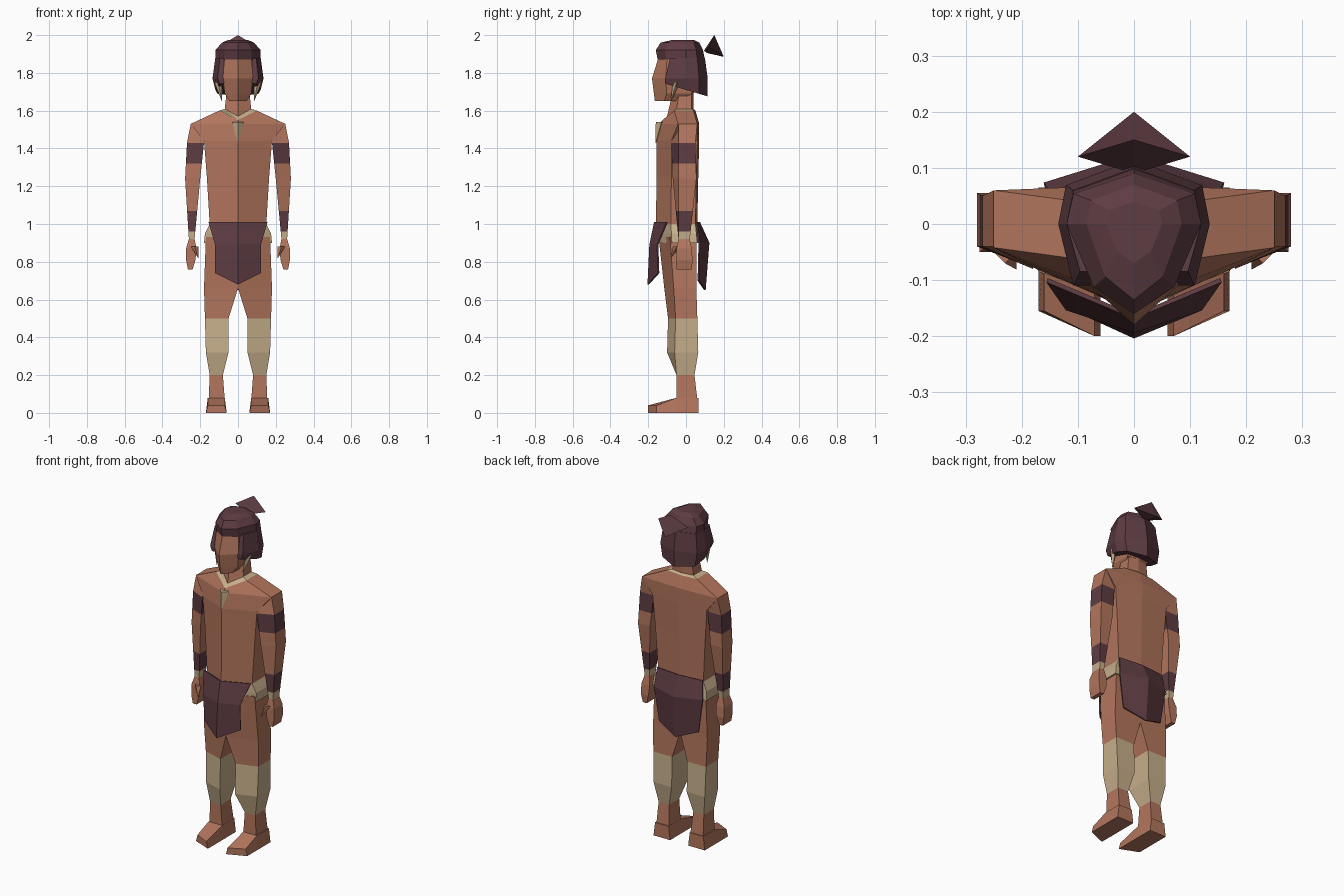
import bpy, bmesh
from mathutils import Vector

default_cube = bpy.data.objects.get("Cube")
if default_cube:
    bpy.data.objects.remove(default_cube)


def material(name, red, green, blue):
    colour = (red, green, blue, 1)
    made = bpy.data.materials.new(name)
    made.use_nodes = True
    made.diffuse_color = colour
    made.node_tree.nodes["Principled BSDF"].inputs["Base Color"].default_value = colour
    return made


SKIN, PLUM, HIDE = range(3)
MATERIALS = [
    material("brown_skin", red=.45, green=.18, blue=.11),
    material("dark_plum", red=.11, green=.045, blue=.055),
    material("pale_hide", red=.57, green=.43, blue=.26),
]


def loft(name, rings, colour, closed=True, bands=()):
    """Skin a stack of rings, then cut and colour bands given as (low, high, colour)."""
    bm = bmesh.new()
    rows = [[bm.verts.new(point) for point in ring] for ring in rings]
    for upper, lower in zip(rows, rows[1:]):
        edges = list(zip(upper, lower))
        following = edges[1:] + edges[:1] if closed else edges[1:]
        for (a, b), (c, d) in zip(edges, following):
            bm.faces.new((a, c, d, b))
    if closed:
        bm.faces.new(rows[0])
        bm.faces.new(rows[-1])
    bmesh.ops.recalc_face_normals(bm, faces=bm.faces)
    for face in bm.faces:
        face.material_index = colour
    for low, high, band_colour in bands:
        for height in (low, high):
            everything = bm.verts[:] + bm.edges[:] + bm.faces[:]
            bmesh.ops.bisect_plane(bm, geom=everything, dist=.001,
                                   plane_co=(0, 0, height), plane_no=(0, 0, 1))
        for face in bm.faces:
            if low < face.calc_center_median().z < high:
                face.material_index = band_colour
    mesh = bpy.data.meshes.new(name)
    bm.to_mesh(mesh)
    bm.free()
    for entry in MATERIALS:
        mesh.materials.append(entry)
    obj = bpy.data.objects.new(name, mesh)
    bpy.context.collection.objects.link(obj)
    return obj


def both(half):
    """Complete a half ring, running from front to back, across the middle."""
    return half + [(-x, y, z) for x, y, z in reversed(half) if x > 0]


def body(z, width, front, back, crease=.5, drop=0):
    """Six-sided section, creased down the front and back."""
    return both([(0, front, z - drop), (width, front * crease, z),
                 (width, back, z), (0, back + .01, z)])


def limb(side, z, inner, outer, front, back, skew=0):
    """Four-sided section whose inner front edge is pushed forward by skew."""
    return [(side * inner, front - skew, z), (side * outer, front, z),
            (side * outer, back, z), (side * inner, back, z)]


def hair(z, width, front, back, corner=.6, pull=.7, slope=0):
    """Eight-sided section; slope lowers it towards the back."""
    half = [(0, front), (width * corner, front * pull), (width, 0),
            (width * .9, back * .6), (0, back)]
    return both([(x, y, z - slope * y) for x, y in half])


def spike(name, base, tip, radius, colour):
    """Four-sided spike from a level diamond to a point."""
    base, tip = Vector(base), Vector(tip)
    across, along = Vector((radius, 0, 0)), Vector((0, radius, 0))
    ring = [base + across, base + along, base - across, base - along]
    end = [tip + (corner - base) * .05 for corner in ring]
    loft(name, [ring, end], colour)


def flap(name, rows, tip):
    """Cloth folded down the middle; the last row's fold hangs lower by tip."""
    rings = []
    for z, width, edge, fold in rows:
        hang = tip if z == rows[-1][0] else 0
        rings.append([(width, edge, z), (0, fold, z - hang), (-width, edge, z)])
    cloth = loft(name, rings, PLUM, closed=False).modifiers.new("cloth", "SOLIDIFY")
    cloth.thickness = .008
    cloth.offset = 0


# Torso, neck and necklace
collar = body(z=1.61, width=.07, front=-.1, back=.03, drop=.04)
necklace_edge = body(z=1.6, width=.1, front=-.125, back=.04, drop=.05)
waist = body(z=1, width=.15, front=-.16, back=.05)
loft("neck", [body(z=1.7, width=.06, front=-.07, back=.03), collar], SKIN)
loft("necklace", [collar, necklace_edge], HIDE)
loft("torso", [
    necklace_edge,
    body(z=1.53, width=.25, front=-.14, back=.06, crease=.3),
    body(z=1.44, width=.18, front=-.155, back=.06),
    body(z=1.25, width=.165, front=-.155, back=.055),
    waist], SKIN)
spike("pendant", base=(0, -.13, 1.54), tip=(0, -.16, 1.43), radius=.03, colour=HIDE)

# Hip wrap and loincloth
loft("hip_wrap", [
    waist,
    body(z=.95, width=.175, front=-.155, back=.055),
    body(z=.9, width=.18, front=-.15, back=.06)], HIDE)
flap("front_flap", [(1.01, .155, -.1, -.165), (.89, .12, -.15, -.19),
                    (.74, .12, -.145, -.2)], tip=.06)
flap("back_flap", [(1.01, .15, .055, .07), (.9, .16, .07, .12),
                   (.7, .13, .065, .1)], tip=.05)

for name, side in (("left", 1), ("right", -1)):
    # Arm with two bands and a cuff
    loft(name + "_arm", [
        limb(side, z=1.53, inner=.2, outer=.25, front=-.04, back=.06),
        limb(side, z=1.43, inner=.18, outer=.27, front=-.04, back=.05, skew=.04),
        limb(side, z=1.24, inner=.2, outer=.28, front=-.04, back=.055, skew=.03),
        limb(side, z=.92, inner=.23, outer=.26, front=-.04, back=.02)],
        SKIN, bands=[(1.32, 1.43, PLUM), (.96, 1.07, PLUM), (.92, .96, HIDE)])

    # Hand and thumb
    loft(name + "_hand", [
        limb(side, z=.92, inner=.23, outer=.26, front=-.04, back=.02),
        limb(side, z=.87, inner=.22, outer=.275, front=-.05, back=.03),
        limb(side, z=.81, inner=.225, outer=.275, front=-.05, back=.035),
        limb(side, z=.76, inner=.24, outer=.265, front=-.05, back=.03)], SKIN)
    spike(name + "_thumb", base=(side * .23, -.05, .88),
          tip=(side * .21, -.08, .82), radius=.02, colour=SKIN)

    # Leg with a hide wrap
    loft(name + "_leg", [
        limb(side, z=.93, inner=0, outer=.17, front=-.085, back=.055, skew=.06),
        limb(side, z=.66, inner=0, outer=.18, front=-.065, back=.055, skew=.05),
        limb(side, z=.5, inner=.05, outer=.175, front=-.055, back=.06, skew=.04),
        limb(side, z=.32, inner=.05, outer=.17, front=-.06, back=.065, skew=.04),
        limb(side, z=.2, inner=.08, outer=.15, front=-.05, back=.045),
        limb(side, z=.07, inner=.07, outer=.155, front=-.05, back=.06)],
        SKIN, bands=[(.2, .5, HIDE)])

    # Foot from heel to toe, its inner edge reaching further
    foot = []
    for inner_y, outer_y, top in ((.065, .065, .08), (-.05, -.05, .08), (-.2, -.155, .04)):
        foot.append([(side * .07, inner_y, top), (side * .16, outer_y, top),
                     (side * .17, outer_y, 0), (side * .06, inner_y, 0)])
    loft(name + "_foot", foot, SKIN)

    # Tusk earring
    spike(name + "_tusk", base=(side * .105, -.05, 1.75),
          tip=(side * .085, -.08, 1.65), radius=.02, colour=HIDE)

# Wedge-shaped head with a crease down the face
loft("head", [
    body(z=1.9, width=.07, front=-.14, back=.05, crease=.7),
    body(z=1.77, width=.08, front=-.18, back=.05, crease=.6),
    body(z=1.69, width=.07, front=-.17, back=.03, crease=.6),
    body(z=1.65, width=.045, front=-.165, back=-.03, crease=.7)], SKIN)

# Hair cap with fringe, then the hanging sides and back
loft("hair_cap", [
    hair(z=1.975, width=.05, front=-.07, back=.04),
    hair(z=1.96, width=.085, front=-.135, back=.07),
    hair(z=1.92, width=.12, front=-.16, back=.09),
    hair(z=1.87, width=.12, front=-.15, back=.1)], PLUM)
loft("hair_sides", [
    hair(z=1.88, width=.12, front=-.085, back=.1, corner=.8, pull=1),
    hair(z=1.77, width=.135, front=-.11, back=.115, corner=.8, pull=1),
    hair(z=1.71, width=.12, front=-.11, back=.115, corner=.8, pull=1, slope=.3)], PLUM)

# Flared tail of hair at the back of the crown
root = Vector((0, .09, 1.91))
flare = [Vector((0, .15, 2)), Vector((.1, .12, 1.94)),
         Vector((0, .2, 1.885)), Vector((-.1, .12, 1.94))]
loft("hair_tail", [[root.lerp(corner, .2) for corner in flare], flare], PLUM)
